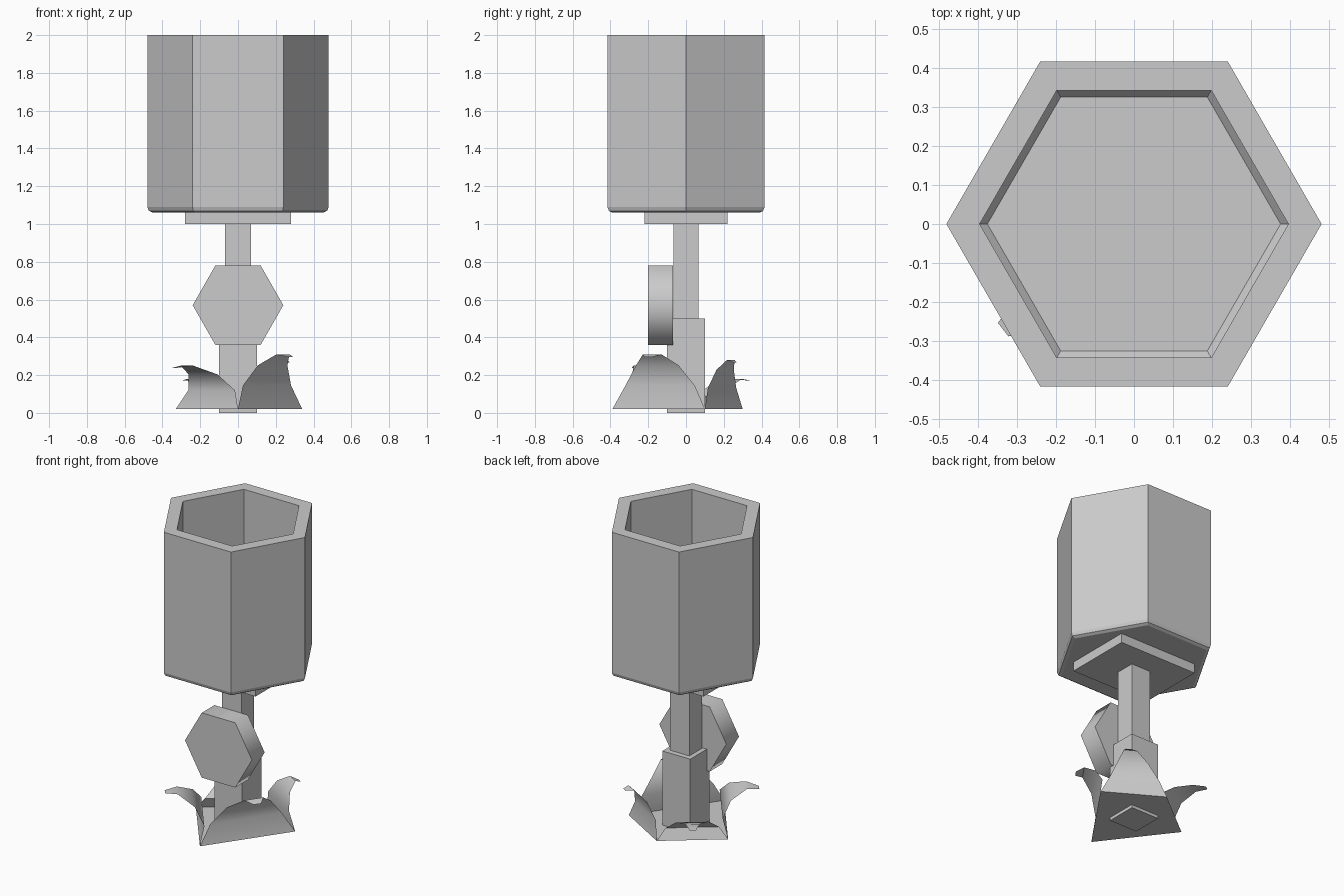
import bpy, bmesh
from math import cos, sin, pi, radians
from mathutils import Vector

if "Cube" in bpy.data.objects:
    bpy.data.objects.remove(bpy.data.objects["Cube"])


def finish(bm, name, smooth=None):
    bmesh.ops.recalc_face_normals(bm, faces=bm.faces)
    mesh = bpy.data.meshes.new(name)
    bm.to_mesh(mesh)
    bm.free()
    ob = bpy.data.objects.new(name, mesh)
    bpy.context.collection.objects.link(ob)
    if smooth:
        bpy.ops.object.select_all(action='DESELECT')
        ob.select_set(True)
        bpy.context.view_layer.objects.active = ob
        bpy.ops.object.shade_smooth_by_angle(angle=radians(smooth))
    return ob


def box(name, hx, hy, z0, z1):
    bm = bmesh.new()
    bmesh.ops.create_cube(bm, size=1)
    for v in bm.verts:
        v.co = (v.co.x * 2 * hx, v.co.y * 2 * hy, (z0 + z1) / 2 + v.co.z * (z1 - z0))
    return finish(bm, name)


def hex_loft(name, rings, place, smooth=None):
    """Stack hexagons of (radius, depth), capped at both ends."""
    bm = bmesh.new()
    loops = [[bm.verts.new(place(r * cos(i * pi / 3), r * sin(i * pi / 3), d))
              for i in range(6)] for r, d in rings]
    for a, b in zip(loops, loops[1:]):
        for i in range(6):
            j = (i + 1) % 6
            bm.faces.new((a[i], a[j], b[j], b[i]))
    bm.faces.new(loops[0])
    bm.faces.new(loops[-1])
    return finish(bm, name, smooth)


# Hollow hexagonal cup with chamfered bottom
hex_loft("cup", [(0.452, 1.06), (0.472, 1.07), (0.48, 1.09), (0.48, 2.0), (0.395, 2.0),
                 (0.395, 1.155), (0.375, 1.135)], lambda u, v, d: (u, v, d))

# Plate and two-step square stem
box("cup_plate", 0.28, 0.22, 1.0, 1.06)
box("upper_stem", 0.07, 0.065, 0.5, 1.0)
box("lower_stem", 0.10, 0.10, 0.0, 0.5)

# Hexagonal disc on the front of the stem
hex_loft("front_disc", [(0.24, -0.2), (0.24, -0.07)], lambda u, v, d: (u, d, 0.57 + v * 1.01), 70)

# Base sheet with a curled leaf rising from every edge
corners = [Vector(c) for c in ((0, -0.39, 0.02), (0.34, 0.10, 0.02),
                               (0, 0.30, 0.02), (-0.33, 0.04, 0.02))]
# tip x, tip y, peak height above the sheet
tips = [(0.28, -0.20, 0.29), (0.26, 0.26, 0.26), (-0.28, 0.33, 0.16), (-0.335, -0.27, 0.23)]
# width, outward reach, height
rows = [(0.75, -0.15, 0.43), (0.46, 0.12, 0.8), (0.2, 0.62, 1.0), (0.08, 1.0, 0.95)]
bm = bmesh.new()
base = [bm.verts.new(c) for c in corners]
bm.faces.new(base)
for k, (tx, ty, h) in enumerate(tips):
    a, b = corners[k], corners[(k + 1) % 4]
    mid = (a + b) / 2
    reach = Vector((tx, ty, 0.02)) - mid
    prev = (base[k], base[(k + 1) % 4])
    for w, out, z in rows:
        c = mid + reach * out + Vector((0, 0, h * z))
        cur = tuple(bm.verts.new(c + (e - mid) * w) for e in (a, b))
        bm.faces.new((prev[0], prev[1], cur[1], cur[0]))
        prev = cur
finish(bm, "base_leaves", 60)
